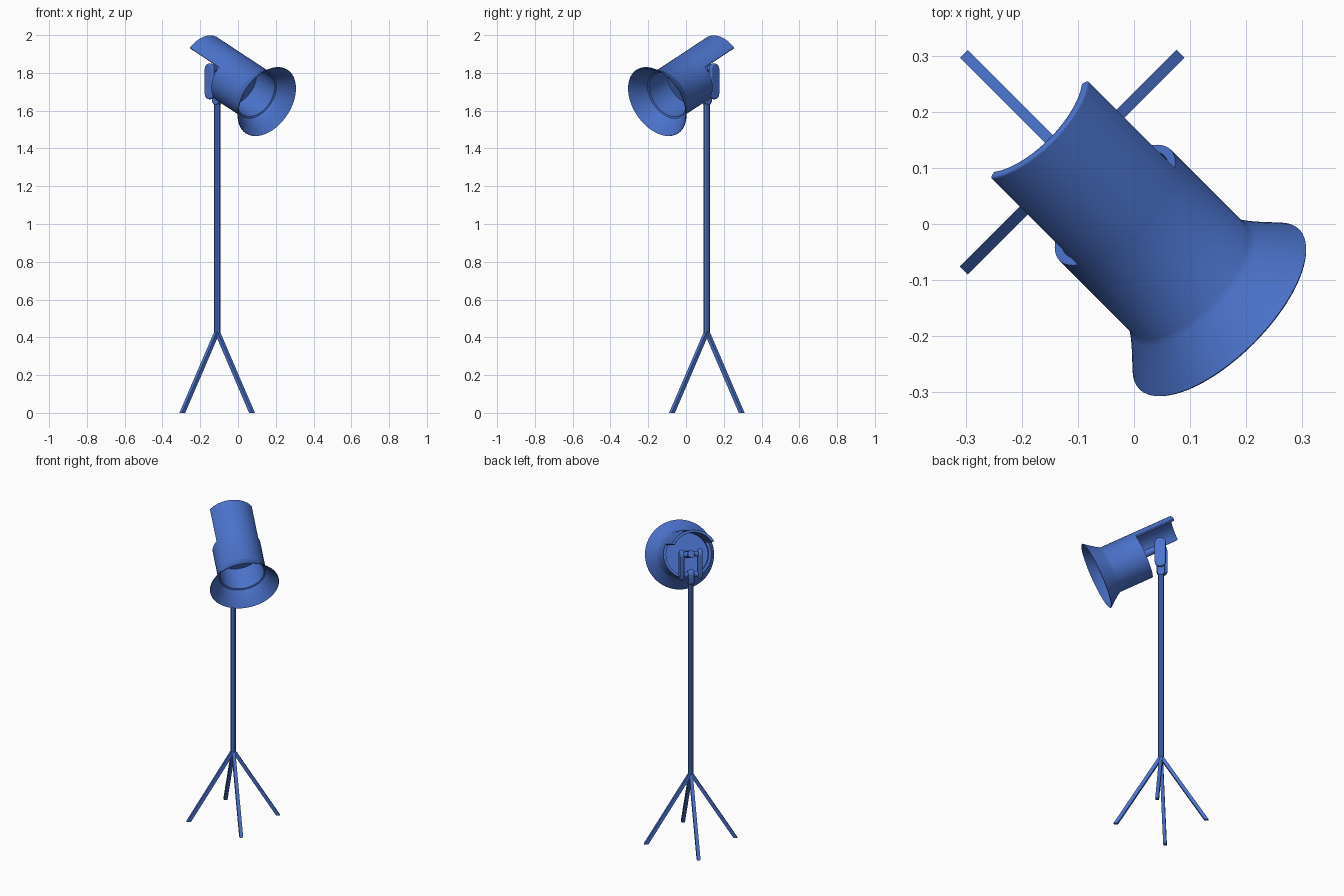
import bpy, bmesh, math
from mathutils import Matrix, Vector

if "Cube" in bpy.data.objects:
    bpy.data.objects.remove(bpy.data.objects["Cube"])

TURN = Matrix.Rotation(math.radians(-45), 4, 'Z')   # local +x = lamp direction
TILT = math.radians(25)
AIM = Vector((math.cos(TILT), 0, -math.sin(TILT)))
UP = Vector((math.sin(TILT), 0, math.cos(TILT)))
SIDE = Vector((0, 1, 0))
RIM = Vector((0.215, 0, 1.648))                     # centre of the front rim
POLE_X = -0.156

mat = bpy.data.materials.new("blue_paint")
mat.diffuse_color = (0.07, 0.17, 0.6, 1)
mat.use_nodes = True
mat.node_tree.nodes["Principled BSDF"].inputs["Base Color"].default_value = mat.diffuse_color


def finish(name, bm, smooth=True, bevel=0):
    bmesh.ops.remove_doubles(bm, verts=bm.verts, dist=1e-5)
    bmesh.ops.recalc_face_normals(bm, faces=bm.faces)
    bm.transform(TURN)
    me = bpy.data.meshes.new(name)
    bm.to_mesh(me)
    bm.free()
    me.materials.append(mat)
    ob = bpy.data.objects.new(name, me)
    bpy.context.collection.objects.link(ob)
    if bevel:
        m = ob.modifiers.new("bevel", 'BEVEL')
        m.width, m.segments, m.limit_method = bevel, 3, 'ANGLE'
        m.angle_limit = math.radians(40)
    if smooth:
        bpy.ops.object.select_all(action='DESELECT')
        ob.select_set(True)
        bpy.context.view_layer.objects.active = ob
        bpy.ops.object.shade_smooth_by_angle(angle=math.radians(35))
    return ob


def lathe(name, profile, half=math.pi, segs=64, closed=False, bevel=0):
    """Sweep (distance behind rim, radius) points around the lamp axis."""
    bm = bmesh.new()
    rings = []
    for i in range(segs + 1):
        a = -half + 2 * half * i / segs
        out = UP * math.cos(a) + SIDE * math.sin(a)
        rings.append([bm.verts.new(RIM - AIM * s + out * r) for s, r in profile])
    n = len(profile)
    for a, b in zip(rings, rings[1:]):
        for j in range(n if closed else n - 1):
            k = (j + 1) % n
            bm.faces.new((a[j], a[k], b[k], b[j]))
    if closed:
        bm.faces.new(rings[0])
        bm.faces.new(rings[-1])
    return finish(name, bm, bevel=bevel)


def rod(name, a, b, r, sides=24, smooth=True, bevel=0):
    a, b = Vector(a), Vector(b)
    bm = bmesh.new()
    rot = Vector((0, 0, 1)).rotation_difference(b - a).to_matrix().to_4x4()
    bmesh.ops.create_cone(bm, cap_ends=True, segments=sides, radius1=r, radius2=r,
                          depth=(b - a).length,
                          matrix=Matrix.Translation((a + b) / 2) @ rot)
    return finish(name, bm, smooth, bevel)


def link_plate(name, y, z0, z1, w, t, bevel):
    """Upright round-ended plate, facing sideways."""
    bm = bmesh.new()
    r = w / 2
    pts = []
    for i in range(26):
        a = math.pi * (i if i < 13 else i - 1) / 12
        z = z1 - r if i < 13 else z0 + r
        pts.append(bm.verts.new((POLE_X + r * math.cos(a), y - t / 2, z + r * math.sin(a))))
    f = bm.faces.new(pts)
    ext = bmesh.ops.extrude_face_region(bm, geom=[f])
    bmesh.ops.translate(bm, vec=(0, t, 0),
                        verts=[v for v in ext['geom'] if isinstance(v, bmesh.types.BMVert)])
    return finish(name, bm, bevel=bevel)


# Lamp housing: recessed back cap, barrel, flared horn, recessed lamp face
lathe("lamp_housing", [
    (0.26, 0), (0.26, 0.124), (0.29, 0.124), (0.29, 0.14), (0.085, 0.14),
    (0.074, 0.147), (0.058, 0.157), (0.035, 0.174), (0.012, 0.192), (0.0, 0.2015),
    (-0.003, 0.199), (0.008, 0.188), (0.032, 0.168), (0.056, 0.150), (0.074, 0.139),
    (0.082, 0.136), (0.086, 0.128), (0.235, 0.128), (0.235, 0)])

# Rear hood: upper arc of the barrel continued backwards
lathe("rear_hood", [(0.28, 0.124), (0.28, 0.14), (0.533, 0.14), (0.533, 0.124)],
      half=math.radians(62), segs=32, closed=True, bevel=0.004)

# Arm from the back cap to the upper pivot
pivot = RIM - AIM * 0.409
rod("lamp_arm", RIM - AIM * 0.25, RIM - AIM * 0.435, 0.021, bevel=0.005)

# Swivel bracket: two link plates, two pins, pole tang
for side, y in (("left", -0.054), ("right", 0.054)):
    link_plate("bracket_plate_" + side, y, 1.66, 1.85, 0.064, 0.024, 0.007)
for label, z in (("upper", pivot.z), ("lower", 1.692)):
    rod(label + "_pivot_pin", (POLE_X, -0.06, z), (POLE_X, 0.06, z), 0.016)
link_plate("pole_tang", 0, 1.63, 1.72, 0.046, 0.036, 0.005)

# Pole
rod("pole", (POLE_X, 0, 0.415), (POLE_X, 0, 1.66), 0.0165, sides=8, smooth=False)

# Four splayed legs, square section with flat feet
for i in range(4):
    bm = bmesh.new()
    bmesh.ops.create_cube(bm, size=1)
    for v in bm.verts:
        top = v.co.z > 0
        v.co = Vector((v.co.x * 0.024 + (0 if top else 0.261), v.co.y * 0.02,
                       0.43 if top else 0))
    bm.transform(Matrix.Translation((POLE_X, 0, 0)) @ Matrix.Rotation(i * math.pi / 2, 4, 'Z'))
    finish(f"leg_{i + 1}", bm, smooth=False)
